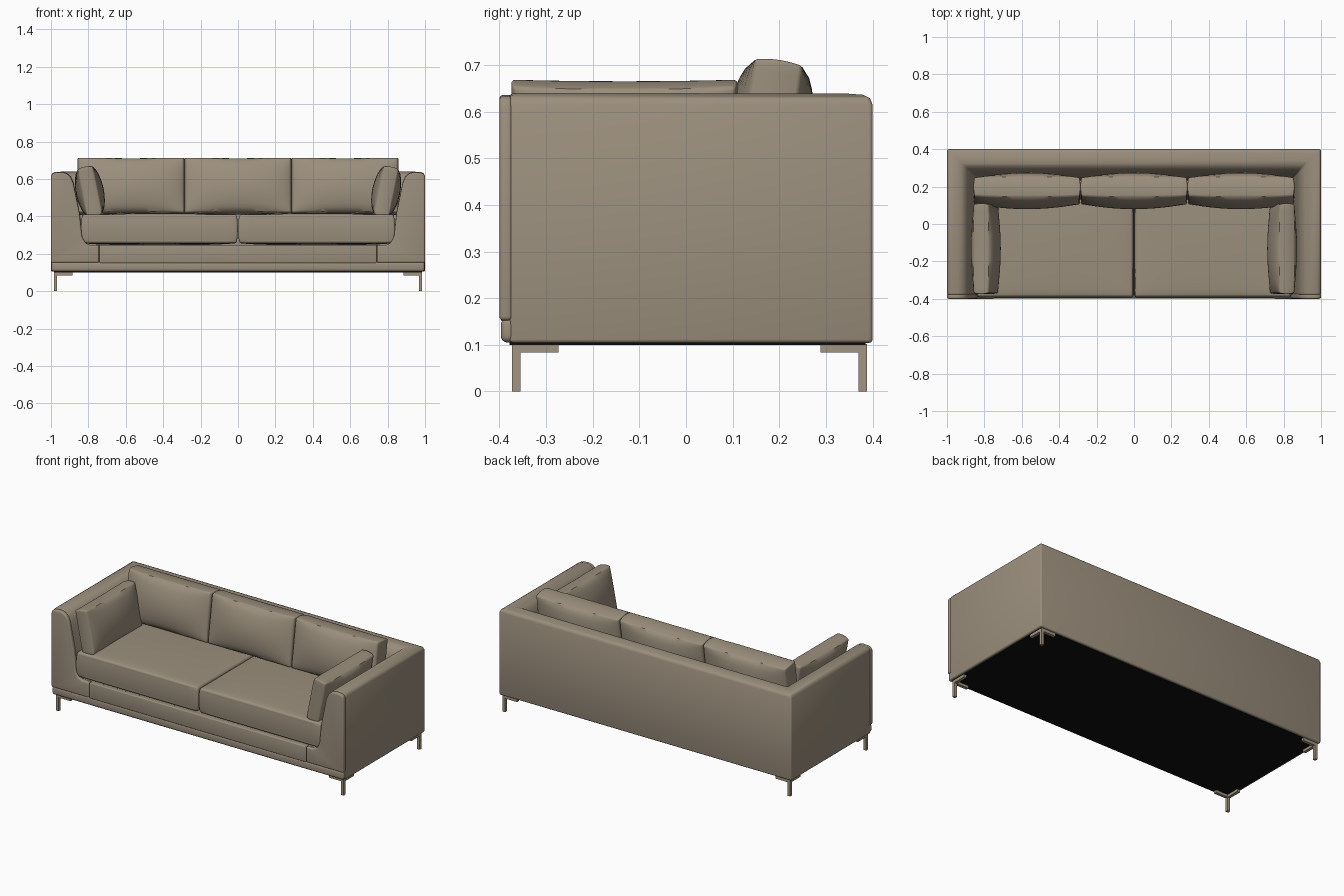
import bpy, bmesh, math
from mathutils import Matrix

if "Cube" in bpy.data.objects:
    bpy.data.objects.remove(bpy.data.objects["Cube"])


def material(name, rgb):
    m = bpy.data.materials.new(name)
    m.diffuse_color = (*rgb, 1)
    m.use_nodes = True
    m.node_tree.nodes["Principled BSDF"].inputs["Base Color"].default_value = m.diffuse_color
    return m


LEATHER = material("taupe_leather", (0.33, 0.275, 0.205))
METAL = material("taupe_metal", (0.36, 0.30, 0.22))
LINING = material("black_lining", (0.005, 0.005, 0.005))


def finish(name, bm, mat, bevel=0.0, segments=3, clamp=True):
    """Turn a bmesh into an object with softened edges and smooth shading."""
    bmesh.ops.recalc_face_normals(bm, faces=bm.faces[:])
    mesh = bpy.data.meshes.new(name)
    bm.to_mesh(mesh)
    bm.free()
    mesh.materials.append(mat)
    ob = bpy.data.objects.new(name, mesh)
    bpy.context.collection.objects.link(ob)
    bpy.ops.object.select_all(action='DESELECT')
    ob.select_set(True)
    bpy.context.view_layer.objects.active = ob
    if bevel:
        mod = ob.modifiers.new("soft_edges", 'BEVEL')
        mod.width, mod.segments = bevel, segments
        mod.limit_method, mod.angle_limit = 'ANGLE', math.radians(48)
        mod.use_clamp_overlap = clamp
        bpy.ops.object.modifier_apply(modifier=mod.name)
        bpy.ops.object.shade_smooth_by_angle(angle=math.radians(40))
    return ob


def box(name, lo, hi, mat, bevel=0.0, segments=3):
    bm = bmesh.new()
    bmesh.ops.create_cube(bm, size=1)
    for v in bm.verts:
        v.co = [(a + b) / 2 + c * (b - a) for a, b, c in zip(lo, hi, v.co)]
    return finish(name, bm, mat, bevel, segments)


def prism(name, outline, y0, y1, mat, bevel):
    """Extrude an xz outline along y."""
    bm = bmesh.new()
    face = bm.faces.new([bm.verts.new((x, y0, z)) for x, z in outline])
    ext = bmesh.ops.extrude_face_region(bm, geom=[face])
    for v in ext["geom"]:
        if isinstance(v, bmesh.types.BMVert):
            v.co.y = y1
    return finish(name, bm, mat, bevel, 4, clamp=False)


def cushion(name, size, edge, sag, bevel, matrix):
    """Boxed cushion: local x width, y thickness, z height, both big faces bulging."""
    w, t, h = size
    bm = bmesh.new()
    bmesh.ops.create_cube(bm, size=2)
    bmesh.ops.subdivide_edges(bm, edges=bm.edges[:], cuts=13, use_grid_fill=True)
    for v in bm.verts:
        u, s, k = v.co
        puff = max(0, math.cos(u * math.pi / 2) * math.cos(k * math.pi / 2)) ** 0.6
        # straight sides swell a little between the seams
        swell = 0.006 * (1 - s * s)
        x = u * (w / 2 - 0.006) + (math.copysign(swell, u) if abs(u) > 0.99 else 0)
        z = k * (h / 2 - 0.006) * (1 - sag * (1 - u * u))
        z += math.copysign(swell, k) if abs(k) > 0.99 else 0
        v.co = (x, s * t / 2 * (edge + (1 - edge) * puff), z)
    bm.transform(matrix)
    return finish(name, bm, LEATHER, bevel, 3)


# Rounded upholstery section: distance inward from the outer face, height
TOP = [(0, 0.615), (0.006, 0.629), (0.02, 0.636), (0.06, 0.639), (0.085, 0.632),
       (0.106, 0.612), (0.12, 0.58), (0.13, 0.53), (0.153, 0.42), (0.165, 0.3)]

# Arms and back: one section swept round three sides with mitred corners
section = [(0, 0.104)] + TOP + [(0.17, 0.104)]
bm = bmesh.new()
rings = []
for sx, back in ((-1, False), (-1, True), (1, True), (1, False)):
    rings.append([bm.verts.new((sx * (1 - d), 0.4 - d if back else -0.378, z))
                  for d, z in section])
n = len(section)
for a, b in zip(rings, rings[1:]):
    for i in range(n):
        bm.faces.new((a[i], a[(i + 1) % n], b[(i + 1) % n], b[i]))
bm.faces.new(rings[0])
bm.faces.new(rings[-1])
finish("arms_and_back", bm, LEATHER, 0.008, 3)

# Base under the seat, front roll and dust cover
box("seat_base", (-0.86, -0.375, 0.104), (0.86, 0.26, 0.246), LEATHER)
box("front_roll", (-0.998, -0.397, 0.105), (0.998, -0.365, 0.157), LEATHER, 0.014, 4)
box("front_rail", (-0.741, -0.397, 0.15), (0.741, -0.37, 0.247), LEATHER, 0.005)
box("underside_lining", (-0.985, -0.378, 0.1), (0.985, 0.385, 0.106), LINING)

for s, side in ((-1, "left"), (1, "right")):
    # Arm front panels sweeping down into the rail
    outline = [(1, 0.152)] + [(1 - d, z - 0.003) for d, z in TOP]
    outline += [(0.827, 0.277), (0.815, 0.257), (0.79, 0.247), (0.743, 0.247), (0.743, 0.152)]
    prism(f"{side}_arm_front", [(s * x, z) for x, z in outline],
          -0.4, -0.372, LEATHER, 0.009)

    # Seat cushions, thickness turned upright
    cushion(f"{side}_seat_cushion", (0.838, 0.178, 0.61), 0.86, 0.0, 0.014,
            Matrix.Translation((s * 0.42, -0.088, 0.333)) @ Matrix.Rotation(math.pi / 2, 4, 'X'))

    # Loose cushions leaning on the arms
    cushion(f"{side}_arm_cushion", (0.485, 0.15, 0.27), 0.55, 0.025, 0.018,
            Matrix.Translation((s * 0.792, -0.132, 0.533))
            @ Matrix.Rotation(s * 0.2, 4, 'Y') @ Matrix.Rotation(math.pi / 2, 4, 'Z'))

    # Corner legs: a post with two bracket arms
    for t, end in ((-1, "front"), (1, "back")):
        cy = -0.373 if t < 0 else 0.388

        def part(label, dx, dy, z0, z1):
            xs = sorted((s * 0.985, s * (0.985 - dx)))
            ys = sorted((cy, cy - t * dy))
            box(f"{side}_{end}_leg_{label}", (xs[0], ys[0], z0), (xs[1], ys[1], z1), METAL)

        part("post", 0.018, 0.018, 0, 0.084)
        part("side_bracket", 0.018, 0.1, 0.084, 0.102)
        part("cross_bracket", 0.1, 0.018, 0.0842, 0.102)

# Three back cushions leaning on the back
for i, label in enumerate(("left", "middle", "right")):
    cushion(f"{label}_back_cushion", (0.572, 0.19, 0.305), 0.55, 0.02, 0.018,
            Matrix.Translation(((i - 1) * 0.572, 0.177, 0.56)) @ Matrix.Rotation(-0.15, 4, 'X'))
